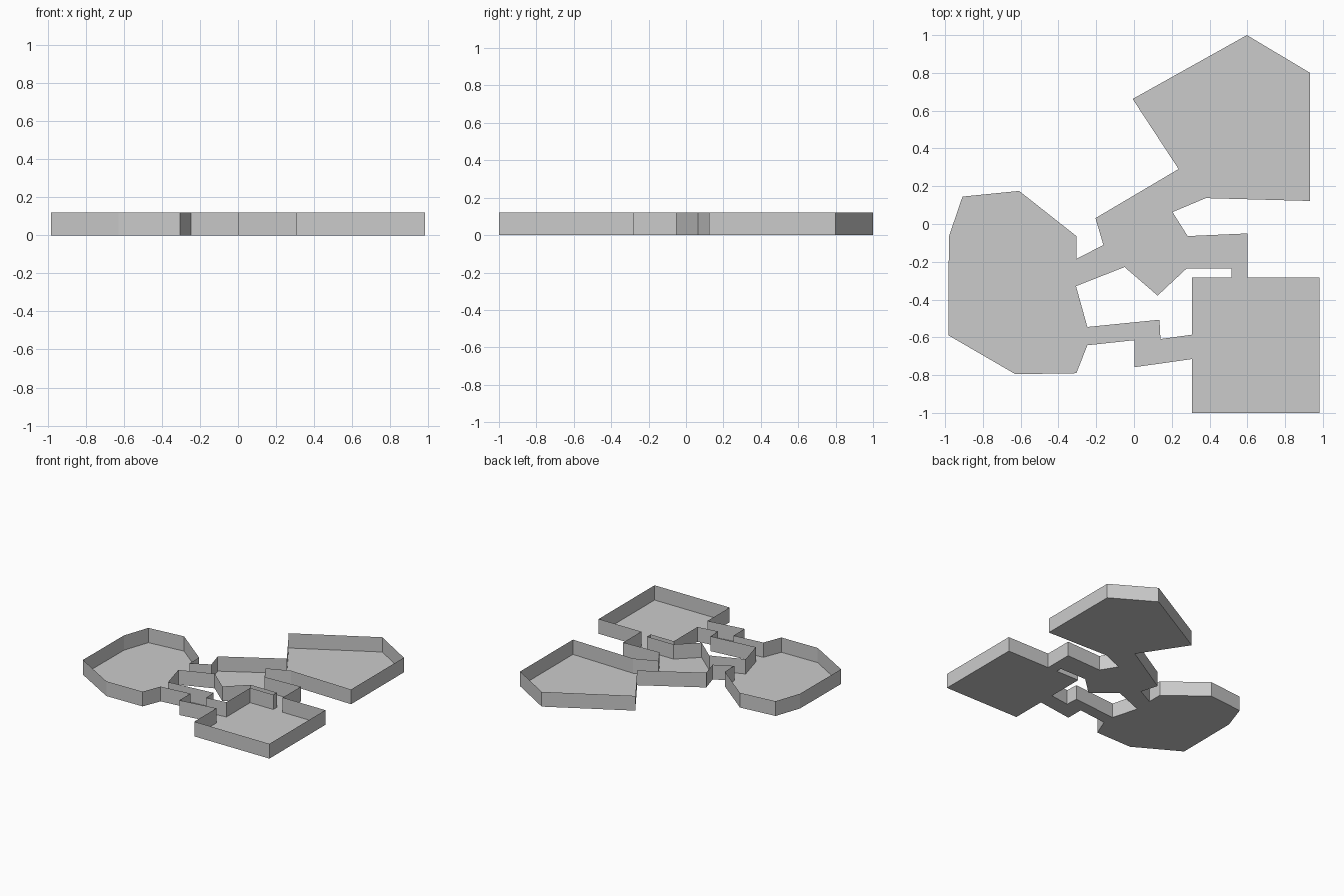
import bpy, bmesh

if "Cube" in bpy.data.objects:
    bpy.data.objects.remove(bpy.data.objects["Cube"])

WALL_HEIGHT = 0.12

# Corners shared by neighbouring spaces (door jambs)
N1, N2 = (0.38, 0.137), (0.236, 0.291)         # hall / north room
E1, E2 = (0.278, -0.236), (0.284, -0.064)      # hall / east passage
D1, D2 = (0.515, -0.282), (0.60, -0.282)       # east passage / square room
S1, S2 = (0.307, -0.586), (0.307, -0.715)      # square room / south passage
P1, P2 = (-0.247, -0.545), (-0.247, -0.642)    # south passage / west room
W1, W2 = (-0.307, -0.329), (-0.305, -0.185)    # west room / west passage
H1, H2 = (-0.05, -0.228), (-0.162, -0.111)     # west passage / hall
DOORS = [{N1, N2}, {E1, E2}, {D1, D2}, {S1, S2}, {P1, P2}, {W1, W2}, {H1, H2}]


def space(name, outline):
    """Flat floor with thin walls on every side that is not a doorway."""
    area = sum(a[0] * b[1] - b[0] * a[1]
               for a, b in zip(outline, outline[1:] + outline[:1]))
    if area < 0:
        outline = outline[::-1]
    bm = bmesh.new()
    low = [bm.verts.new((x, y, 0)) for x, y in outline]
    high = {}
    bm.faces.new(low[::-1])
    n = len(outline)

    def top(i):
        if i not in high:
            high[i] = bm.verts.new((*outline[i], WALL_HEIGHT))
        return high[i]

    for i in range(n):
        j = (i + 1) % n
        if {outline[i], outline[j]} not in DOORS:
            bm.faces.new((low[i], low[j], top(j), top(i)))
    mesh = bpy.data.meshes.new(name)
    bm.to_mesh(mesh)
    bm.free()
    bpy.context.collection.objects.link(bpy.data.objects.new(name, mesh))


# Rooms
space("north_room", [N1, (0.932, 0.122), (0.932, 0.80), (0.598, 1.0),
                     (-0.007, 0.662), N2])
space("central_hall", [(0.204, 0.063), N1, N2, (-0.204, 0.031), H2, H1,
                       (0.125, -0.379), E1, E2])
space("square_room", [D1, (0.307, -0.282), S1, S2, (0.307, -1.0),
                      (0.983, -1.0), (0.983, -0.282), D2])
space("west_room", [P1, W1, W2, (-0.305, -0.064), (-0.608, 0.175),
                    (-0.908, 0.145), (-0.98, -0.066), (-0.983, -0.589),
                    (-0.628, -0.795), (-0.305, -0.79), P2])

# Connecting passages
space("east_passage", [E1, (0.515, -0.236), D1, D2, (0.60, -0.05), E2])
space("south_passage", [S1, (0.14, -0.609), (0.135, -0.507), P1, P2,
                        (0.003, -0.615), (0.003, -0.758), S2])
space("west_passage", [W1, H1, H2, W2])
